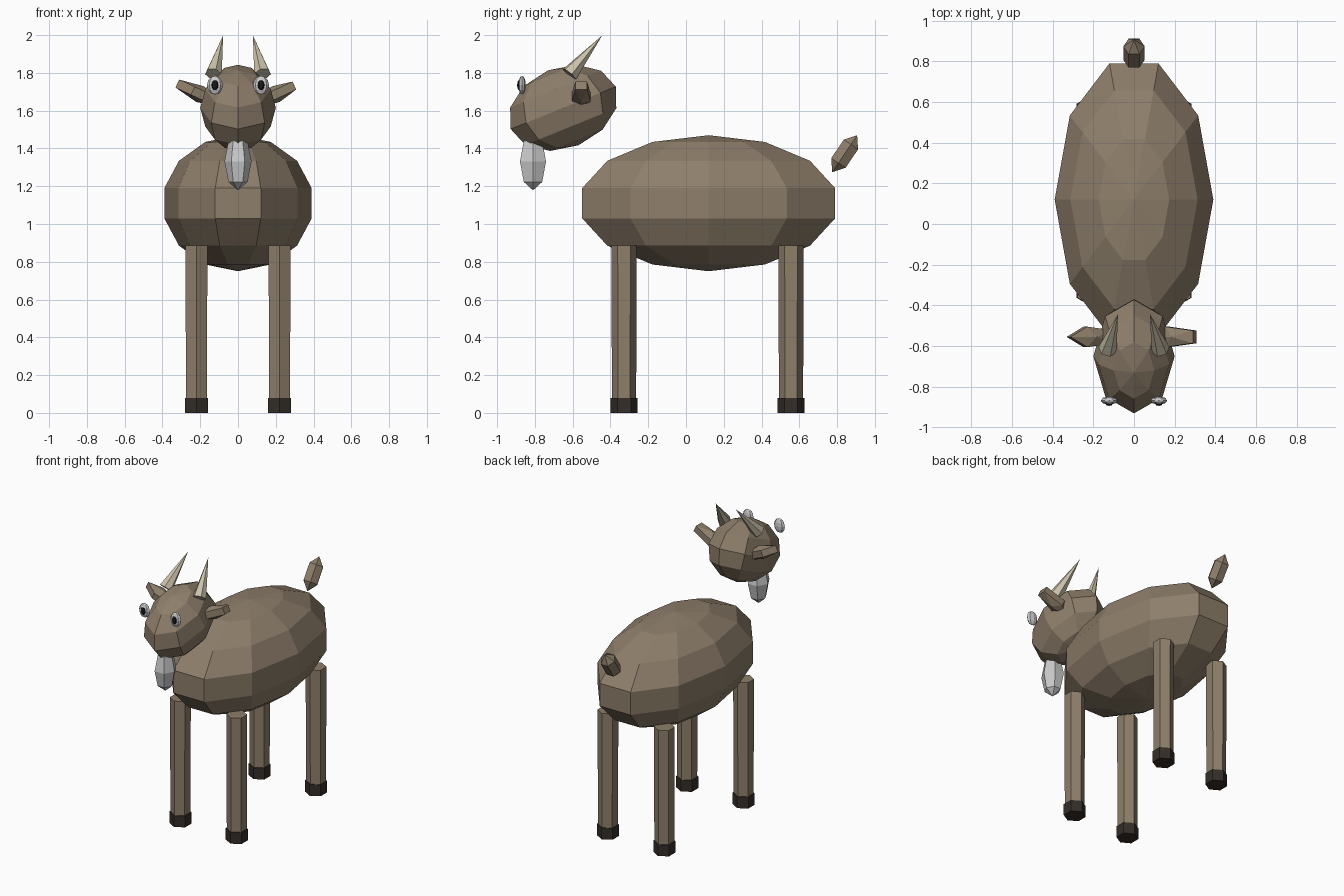
import bpy, bmesh
from math import sin, cos, pi, radians
from mathutils import Matrix, Vector

if "Cube" in bpy.data.objects:
    bpy.data.objects.remove(bpy.data.objects["Cube"])


def material(name, rgb):
    m = bpy.data.materials.new(name)
    m.diffuse_color = (*rgb, 1)
    m.use_nodes = True
    m.node_tree.nodes["Principled BSDF"].inputs["Base Color"].default_value = m.diffuse_color
    return m


BROWN = material("brown_fur", (0.27, 0.21, 0.145))
DARK = material("dark_hoof", (0.035, 0.027, 0.022))
BONE = material("horn_bone", (0.60, 0.54, 0.40))
WHITE = material("white", (0.82, 0.82, 0.82))
BLACK = material("black", (0.01, 0.01, 0.01))


def lathe(name, profile, sides, mat, matrix, phase=0.0):
    """Closed faceted solid from (radius, height) points, top or bottom up."""
    bm = bmesh.new()
    rings = []
    for r, z in profile:
        n = sides if r > 1e-6 else 1
        rings.append([bm.verts.new((r * cos(phase + 2 * pi * k / n),
                                    r * sin(phase + 2 * pi * k / n), z)) for k in range(n)])
    for a, b in zip(rings, rings[1:]):
        for k in range(sides):
            j = (k + 1) % sides
            quad = [a[k % len(a)], a[j % len(a)], b[j % len(b)], b[k % len(b)]]
            bm.faces.new(list(dict.fromkeys(quad)))
    for ring in (rings[0], rings[-1]):
        if len(ring) > 1:
            bm.faces.new(ring)
    bm.transform(matrix)
    bmesh.ops.recalc_face_normals(bm, faces=bm.faces)
    mesh = bpy.data.meshes.new(name)
    bm.to_mesh(mesh)
    bm.free()
    mesh.materials.append(mat)
    ob = bpy.data.objects.new(name, mesh)
    bpy.context.collection.objects.link(ob)
    return ob


def ellipsoid(name, centre, radii, sides, rings, mat, rot=(0, "X"), phase=0.0):
    profile = [(sin(pi * i / rings) if 0 < i < rings else 0.0, cos(pi * i / rings))
               for i in range(rings + 1)]
    m = (Matrix.Translation(centre) @ Matrix.Rotation(radians(rot[0]), 4, rot[1])
         @ Matrix.Diagonal((*radii, 1)))
    return lathe(name, profile, sides, mat, m, phase)


# Body, head, tail and beard
ellipsoid("body", (0, 0.12, 1.11), (0.40, 0.722, 0.36), 10, 7, BROWN)
ellipsoid("head", (0, -0.65, 1.615), (0.20, 0.30, 0.214), 8, 6, BROWN, (22, "X"))
ellipsoid("tail", (0, 0.84, 1.372), (0.061, 0.061, 0.118), 6, 3, BROWN, (-34, "X"))
ellipsoid("beard", (0, -0.81, 1.331), (0.0715, 0.0795, 0.153), 6, 4, WHITE)

for side, s in (("left", -1), ("right", 1)):
    # Ears
    ellipsoid(side + "_ear", (s * 0.202, -0.555, 1.688), (0.152, 0.061, 0.046),
              5, 3, BROWN, (-25 * s, "Y"), pi)
    # Eyes and pupils
    ellipsoid(side + "_eye", (s * 0.122, -0.868, 1.735), (0.042, 0.02, 0.05), 8, 6, WHITE)
    ellipsoid(side + "_pupil", (s * 0.122, -0.884, 1.735), (0.018, 0.01, 0.027), 8, 6, BLACK)
    # Horns
    base, tip = Vector((s * 0.13, -0.617, 1.793)), Vector((s * 0.079, -0.444, 1.998))
    axis = tip - base
    turn = axis.to_track_quat("Z", "Y").to_matrix().to_4x4()
    lathe(side + "_horn", [(0.046, 0), (0, axis.length)], 6, BONE,
          Matrix.Translation(base) @ turn)
    # Legs and hooves
    for end, y in (("front", -0.328), ("back", 0.556)):
        at = Matrix.Translation((s * 0.22, y, 0))
        lathe(f"{end}_{side}_leg", [(0.064, 0.04), (0.067, 0.886)], 6, BROWN, at, pi / 2)
        lathe(f"{end}_{side}_hoof", [(0.071, 0), (0.071, 0.08)], 6, DARK, at, pi / 2)
